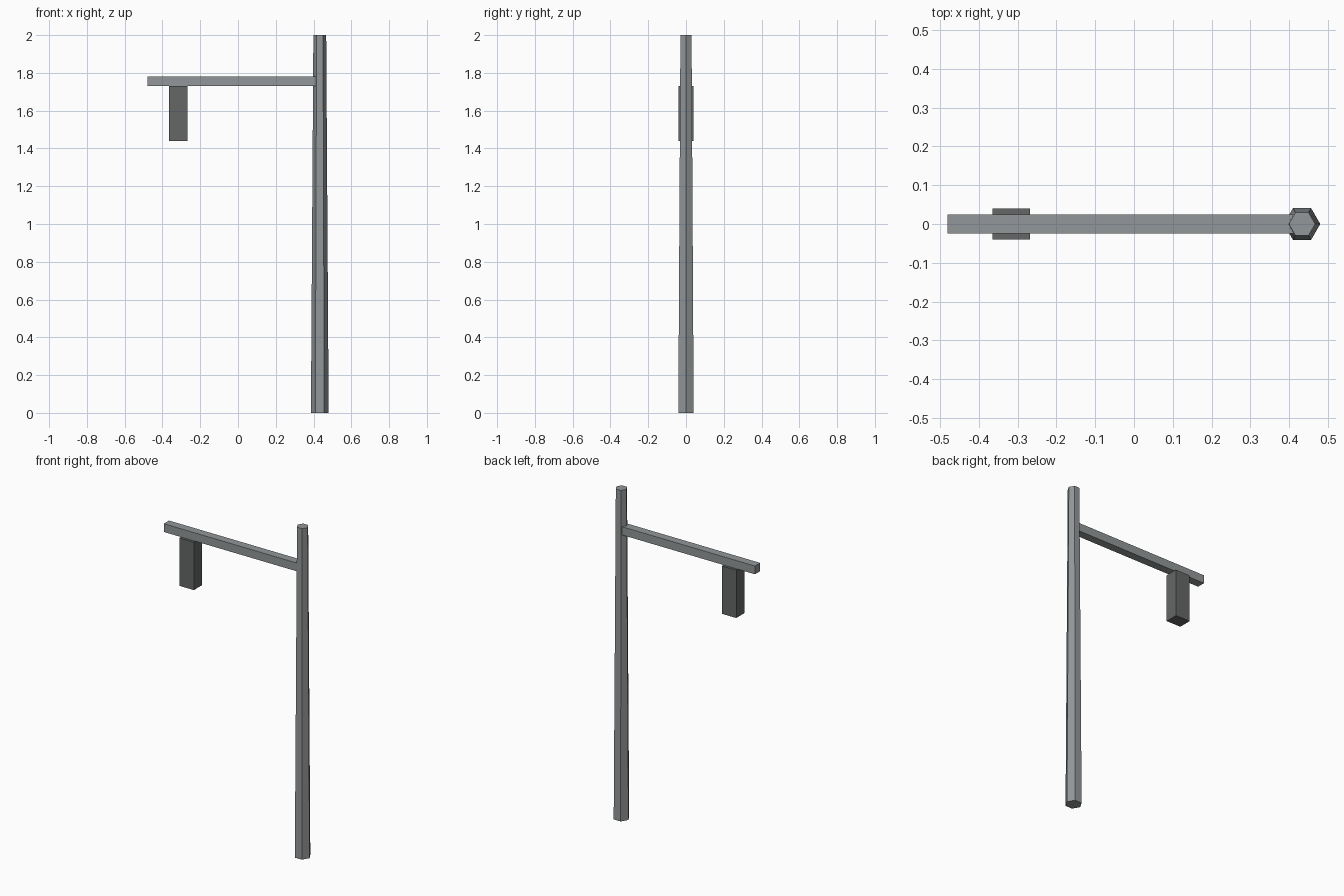
import bpy
import math

if "Cube" in bpy.data.objects:
    bpy.data.objects.remove(bpy.data.objects["Cube"])


def material(name, color):
    mat = bpy.data.materials.new(name)
    mat.diffuse_color = (*color, 1.0)
    mat.use_nodes = True
    mat.node_tree.nodes["Principled BSDF"].inputs["Base Color"].default_value = mat.diffuse_color
    return mat


def box(name, low, high, mat):
    center = [(a + b) / 2 for a, b in zip(low, high)]
    bpy.ops.mesh.primitive_cube_add(size=1, location=center)
    obj = bpy.context.object
    obj.name = name
    obj.scale = [b - a for a, b in zip(low, high)]
    bpy.ops.object.transform_apply(location=False, rotation=False, scale=True)
    obj.data.materials.append(mat)
    return obj


steel = material("steel", (0.29, 0.31, 0.32))
dark = material("dark_metal", (0.13, 0.135, 0.135))

# Tapered six-sided pole, corners pointing along x
bpy.ops.mesh.primitive_cone_add(vertices=6, radius1=0.047, radius2=0.034, depth=2.0,
                                location=(0.433, 0, 1.0), rotation=(0, 0, math.radians(30)))
pole = bpy.context.object
pole.name = "pole"
# Turn the hexagon so that one corner faces +x
pole.data.materials.append(steel)

# Horizontal arm reaching into the pole
box("arm", (-0.48, -0.025, 1.73), (0.433, 0.025, 1.78), steel)

# Lamp housing hanging under the arm
box("lamp_housing", (-0.365, -0.04, 1.44), (-0.268, 0.04, 1.73), dark)
